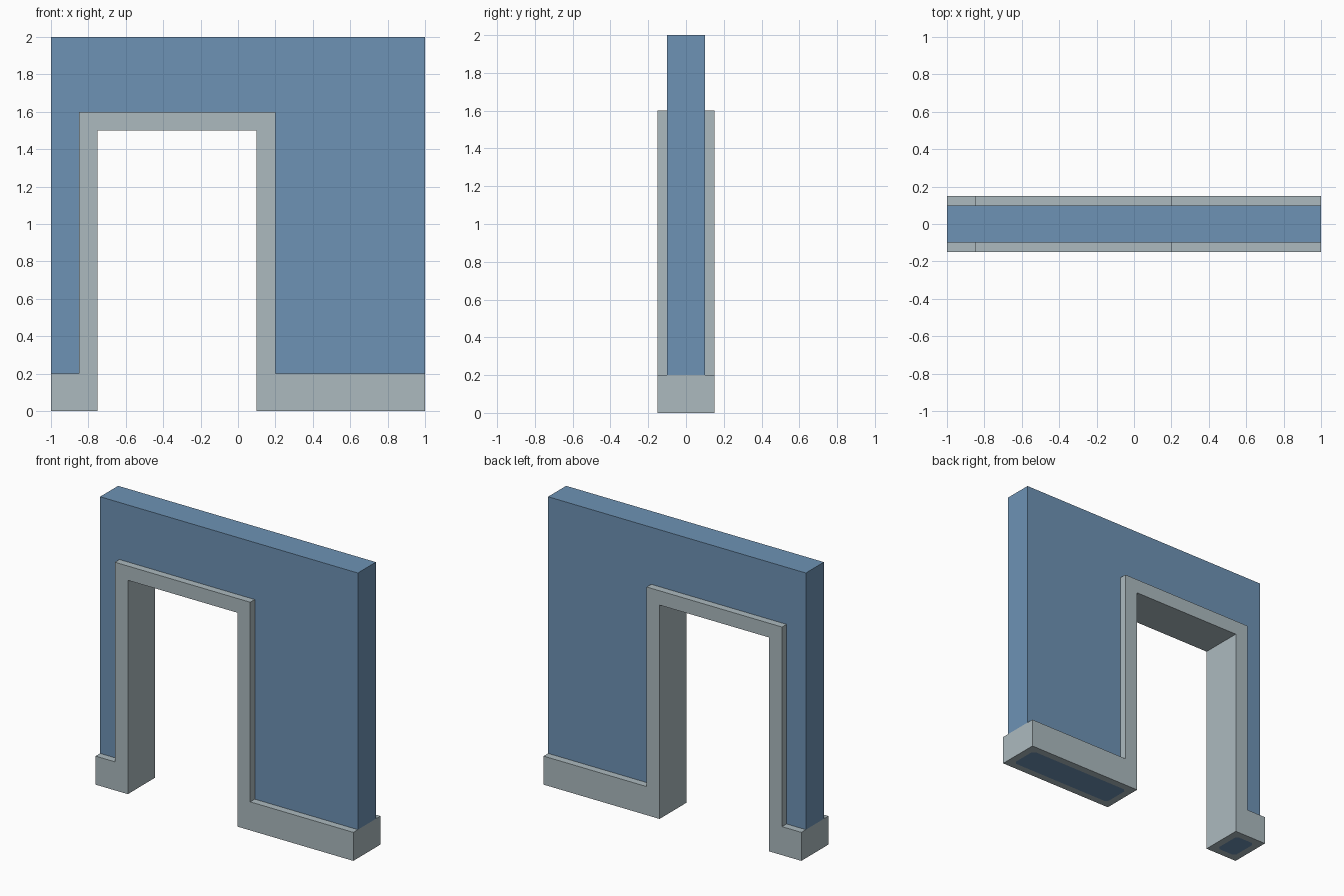
import bpy, bmesh

if "Cube" in bpy.data.objects:
    bpy.data.objects.remove(bpy.data.objects["Cube"])


def material(name, rgb):
    m = bpy.data.materials.new(name)
    m.diffuse_color = (*rgb, 1)
    m.use_nodes = True
    m.node_tree.nodes["Principled BSDF"].inputs["Base Color"].default_value = m.diffuse_color
    return m


blue = material("wall blue", (0.155, 0.290, 0.462))
grey = material("trim grey", (0.413, 0.492, 0.522))

WALL, TRIM = 0.1, 0.15      # half depths
# Line where wall meets trim, and the lower outline of the trim (x, z)
upper = [(-1, .2), (-.85, .2), (-.85, 1.6), (.2, 1.6), (.2, .2), (1, .2)]
lower = [(1, .2), (1, 0), (.1, 0), (.1, 1.5), (-.75, 1.5), (-.75, 0), (-1, 0), (-1, .2)]


def strip(bm, path, y0, y1):
    """Quads following a path, spanning depth y0 to y1."""
    return [bm.faces.new([bm.verts.new(c) for c in
                          ((a[0], y0, a[1]), (b[0], y0, b[1]),
                           (b[0], y1, b[1]), (a[0], y1, a[1]))])
            for a, b in zip(path, path[1:])]


def panels(bm, outline, y):
    """Front and back faces."""
    for s in (-y, y):
        bm.faces.new([bm.verts.new((x, s, z)) for x, z in outline])


def finish(bm, name, mats):
    bmesh.ops.recalc_face_normals(bm, faces=bm.faces)
    me = bpy.data.meshes.new(name)
    bm.to_mesh(me)
    bm.free()
    for m in mats:
        me.materials.append(m)
    bpy.context.collection.objects.link(bpy.data.objects.new(name, me))


# Wall panel above the trim
bm = bmesh.new()
panels(bm, upper + [(1, 2), (-1, 2)], WALL)
strip(bm, [(1, .2), (1, 2), (-1, 2), (-1, .2)], -WALL, WALL)
bmesh.ops.remove_doubles(bm, verts=bm.verts, dist=1e-5)
finish(bm, "wall", [blue])

# Door frame and skirting
bm = bmesh.new()
panels(bm, upper + lower[1:-1], TRIM)
strip(bm, lower, -TRIM, TRIM)
for s in (-1, 1):           # ledges in front of and behind the wall
    strip(bm, upper, s * WALL, s * TRIM)
bmesh.ops.remove_doubles(bm, verts=bm.verts, dist=1e-5)
bmesh.ops.recalc_face_normals(bm, faces=bm.faces)

# Blue inset patches with clipped corners under both feet
feet = [f for f in bm.faces if all(abs(v.co.z) < 1e-5 for v in f.verts)]
bmesh.ops.inset_individual(bm, faces=feet, thickness=0.05, use_even_offset=True)
corners = [v for f in feet for v in f.verts]
bmesh.ops.bevel(bm, geom=corners, offset=0.02, segments=1, affect='VERTICES')
for f in bm.faces:
    if len(f.verts) == 8 and all(abs(v.co.z) < 1e-5 for v in f.verts):
        if all(abs(v.co.y) < WALL + 1e-3 for v in f.verts):
            f.material_index = 1
finish(bm, "door_frame_and_skirting", [grey, blue])
